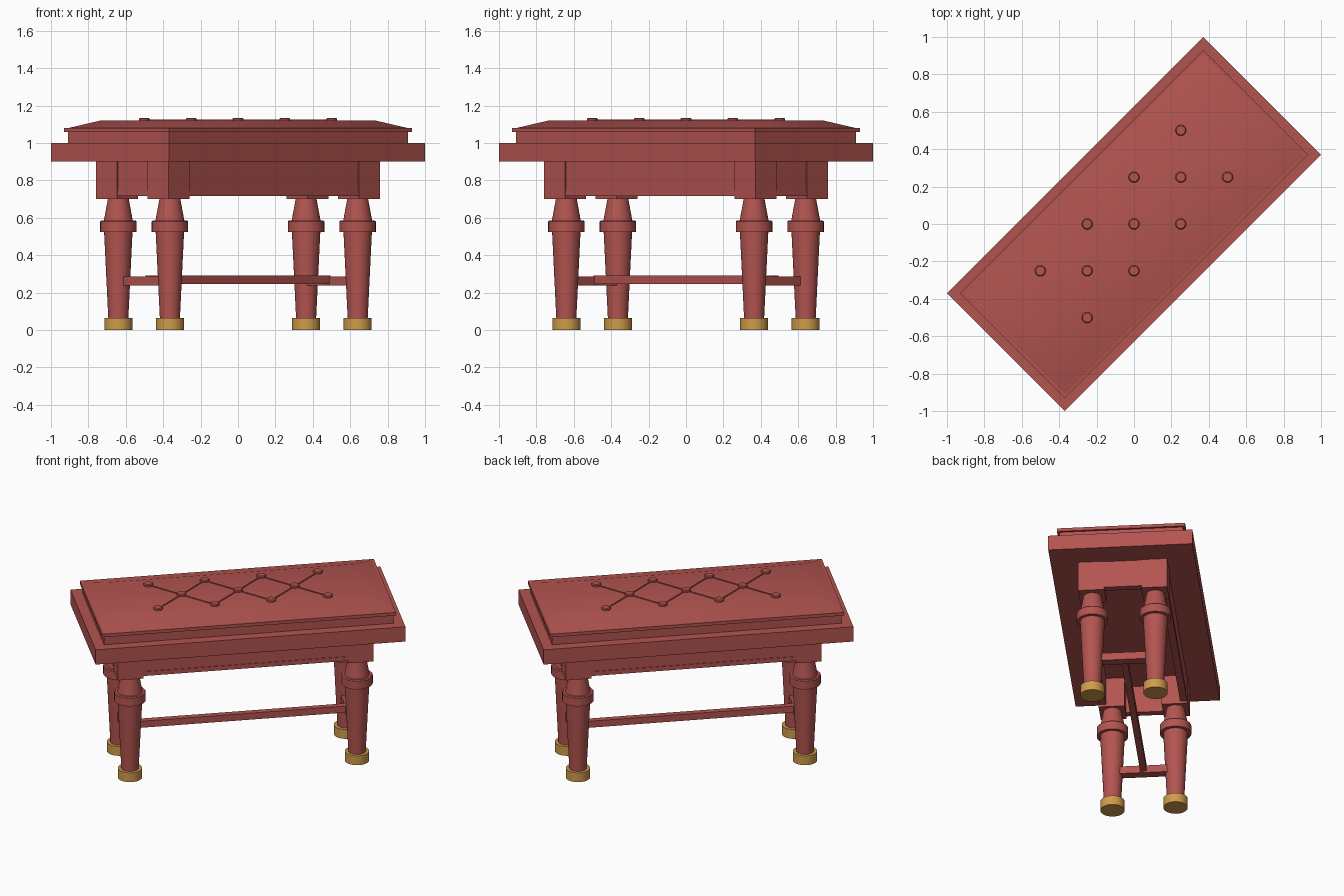
import bpy, bmesh, math
from mathutils import Matrix

cube = bpy.data.objects.get("Cube")
if cube:
    bpy.data.objects.remove(cube, do_unlink=True)

# The bench is modelled along x, then turned diagonally
TURN = Matrix.Rotation(math.radians(45), 4, 'Z')


def material(name, rgb):
    mat = bpy.data.materials.new(name)
    mat.use_nodes = True
    mat.diffuse_color = (*rgb, 1)
    mat.node_tree.nodes["Principled BSDF"].inputs["Base Color"].default_value = (*rgb, 1)
    return mat


RED = material("dusty_red", (0.45, 0.09, 0.08))
BRASS = material("brass", (0.62, 0.33, 0.07))


def finish(name, bm, mat, smooth=False):
    bmesh.ops.recalc_face_normals(bm, faces=bm.faces)
    bm.transform(TURN)
    mesh = bpy.data.meshes.new(name)
    bm.to_mesh(mesh)
    bm.free()
    mesh.materials.append(mat)
    obj = bpy.data.objects.new(name, mesh)
    bpy.context.collection.objects.link(obj)
    if smooth:
        bpy.ops.object.select_all(action='DESELECT')
        obj.select_set(True)
        bpy.context.view_layer.objects.active = obj
        bpy.ops.object.shade_smooth_by_angle(angle=math.radians(30))
    return obj


def loft(bm, rings):
    """Skin a stack of equal-length rings and cap both ends."""
    loops = [[bm.verts.new(p) for p in ring] for ring in rings]
    for a, b in zip(loops, loops[1:]):
        for i in range(len(a)):
            j = (i + 1) % len(a)
            bm.faces.new((a[i], a[j], b[j], b[i]))
    bm.faces.new(loops[0][::-1])
    bm.faces.new(loops[-1])


def rect(hx, hy, z, cx=0, cy=0):
    return [(cx + sx * hx, cy + sy * hy, z)
            for sx, sy in ((-1, -1), (1, -1), (1, 1), (-1, 1))]


def circle(r, z, cx, cy, n=32):
    return [(cx + r * math.cos(2 * math.pi * i / n),
             cy + r * math.sin(2 * math.pi * i / n), z) for i in range(n)]


def box(name, hx, hy, z0, z1, cx=0, cy=0, mat=RED):
    bm = bmesh.new()
    loft(bm, [rect(hx, hy, z0, cx, cy), rect(hx, hy, z1, cx, cy)])
    return finish(name, bm, mat)


def turned(name, profile, cx, cy, mat=RED, n=32):
    bm = bmesh.new()
    loft(bm, [circle(r, z, cx, cy, n) for r, z in profile])
    return finish(name, bm, mat, smooth=True)


# Seat board, cushion base and lip
box("seat_board", 0.969, 0.4455, 0.9, 1.0)
box("cushion_base", 0.905, 0.382, 1.0, 1.058)
box("cushion_lip", 0.919, 0.396, 1.058, 1.079)

# Padded cushion with sloping borders
bm = bmesh.new()
loft(bm, [rect(0.905, 0.382, 1.07), rect(0.905, 0.382, 1.079), rect(0.78, 0.257, 1.12)])
finish("cushion", bm, RED, smooth=True)

# Tufting buttons, and seams crossing at the middle row
S = 0.177
middle = [(k * 2 * S, 0) for k in (-1, 0, 1)]
sides = [(k * S, s * S) for k in (-3, -1, 1, 3) for s in (-1, 1)]
for x, y in middle + sides:
    turned("cushion_button", [(0.029, 1.115), (0.029, 1.129), (0.024, 1.134)], x, y, n=24)
for x, y in middle:
    for angle in (45, -45):
        bm = bmesh.new()
        loft(bm, [rect(0.25, 0.004, 1.118), rect(0.25, 0.004, 1.124)])
        bm.transform(Matrix.Translation((x, y, 0)) @ Matrix.Rotation(math.radians(angle), 4, 'Z'))
        finish("cushion_seam", bm, RED)

# Hollow apron: recessed panels with a lower trim between the corner blocks
for s in (-1, 1):
    box("long_apron", 0.65, 0.02, 0.74, 0.9, 0, s * 0.249)
    box("long_apron_trim", 0.65, 0.022, 0.716, 0.745, 0, s * 0.251)
    box("end_apron", 0.02, 0.13, 0.74, 0.9, s * 0.774, 0)
    box("end_apron_trim", 0.022, 0.13, 0.716, 0.745, s * 0.776, 0)

# Corner blocks, turned legs and brass feet
LEG = [(0.053, 0.05), (0.076, 0.525), (0.097, 0.525), (0.097, 0.58),
       (0.092, 0.586), (0.077, 0.586), (0.055, 0.705)]
for sx in (-1, 1):
    for sy in (-1, 1):
        box("corner_block", 0.08, 0.08, 0.7, 0.9, sx * 0.72, sy * 0.195)
        turned("leg", LEG, sx * 0.71, sy * 0.195)
        turned("foot", [(0.075, 0), (0.075, 0.063)], sx * 0.71, sy * 0.195, BRASS)

# H-shaped stretcher
for s in (-1, 1):
    box("end_stretcher", 0.03, 0.17, 0.237, 0.287, s * 0.7, 0)
box("long_stretcher", 0.68, 0.02, 0.246, 0.29)
